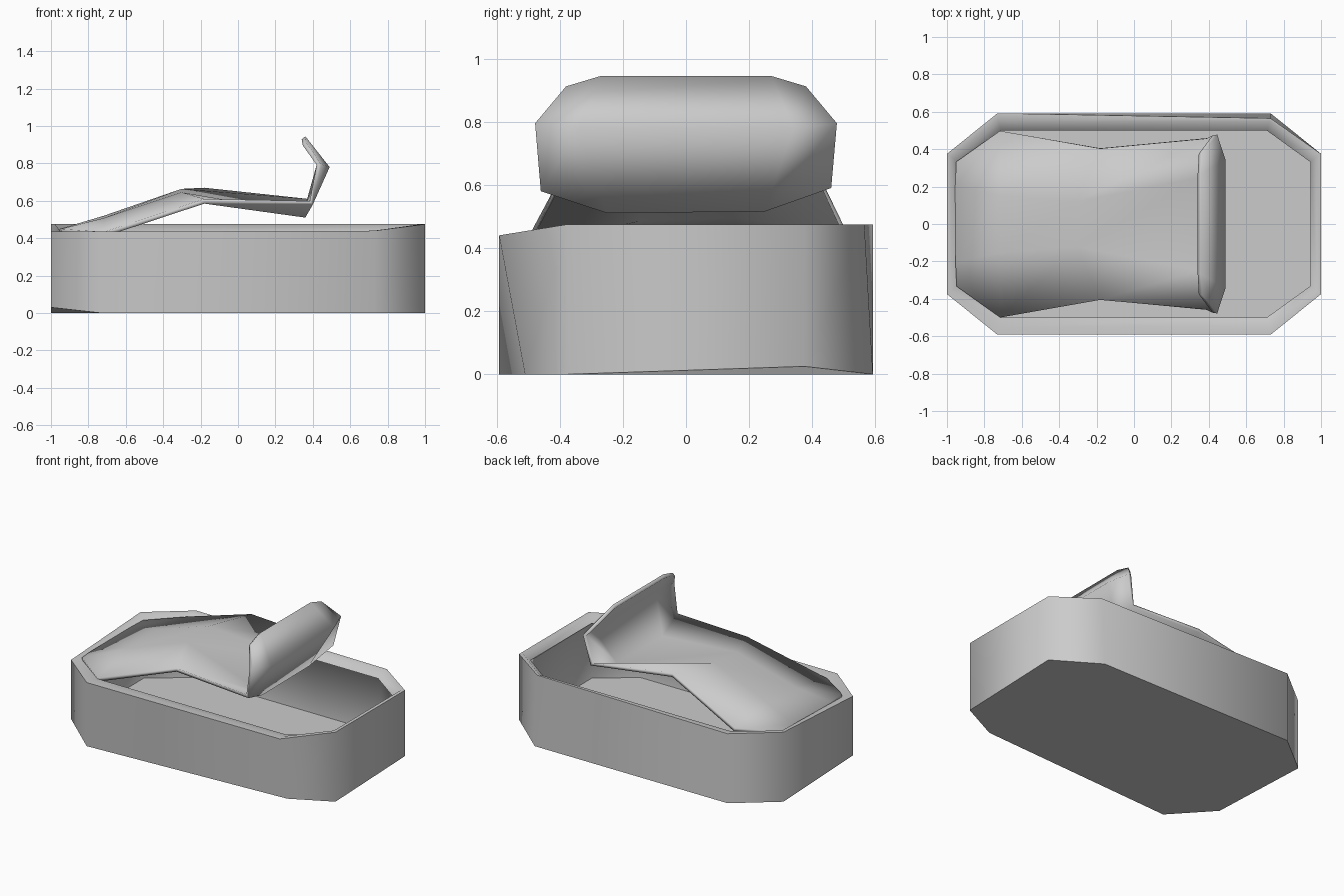
import bpy, math

if "Cube" in bpy.data.objects:
    bpy.data.objects.remove(bpy.data.objects["Cube"])


def make_object(name, verts, faces, angle):
    mesh = bpy.data.meshes.new(name)
    mesh.from_pydata(verts, [], faces)
    mesh.update()
    ob = bpy.data.objects.new(name, mesh)
    bpy.context.collection.objects.link(ob)
    bpy.ops.object.select_all(action='DESELECT')
    ob.select_set(True)
    bpy.context.view_layer.objects.active = ob
    bpy.ops.object.shade_smooth_by_angle(angle=math.radians(angle))
    return ob


def ring(X, Y, a, c, z):
    """Rectangle X by Y (half sizes) with chamfered corners, counter-clockwise."""
    return [[x, y, z] for x, y in ((X, -c), (X, c), (a, Y), (-a, Y),
                                   (-X, c), (-X, -c), (-a, -Y), (a, -Y))]


# Can: outer wall, rim, sloped lip, inner wall and floor
rings = [ring(1, .592, .73, .375, 0),
         ring(1, .592, .73, .375, .475),
         ring(.978, .55, .725, .36, .475),
         ring(.945, .5, .71, .33, .43),
         ring(.96, .53, .715, .345, .415),
         ring(.95, .52, .71, .34, .05)]

# Hand-worn dents in the base and the front edge of the rim
rings[0][1][2] = .025
rings[0][5][2] = .03
rings[0][7][1] = -.51
rings[1][2][1] = .565
for r in (1, 2):
    for i, z in ((5, .435), (6, .435), (7, .44)):
        rings[r][i][2] = z

verts = [v for r in rings for v in r]
faces = [list(range(7, -1, -1)), list(range(40, 48))]
for r in range(len(rings) - 1):
    for i in range(8):
        j = (i + 1) % 8
        faces.append([r * 8 + i, r * 8 + j, r * 8 + 8 + j, r * 8 + 8 + i])
make_object("can_body", verts, faces, 65)

# Peeled lid: each row gives an inner and an edge point, mirrored across y,
# and a tilt that raises the back edge and lowers the front edge
rows = [((-.95, .20, .425), (-.945, .33, .425), 0),
        ((-.71, .15, .49), (-.71, .495, .43), .02),
        ((-.30, .12, .63), (-.18, .405, .615), .03),
        ((.36, .25, .513), (.40, .46, .585), .005),
        ((.49, .34, .78), (.445, .478, .795), 0),
        ((.36, .27, .945), (.365, .38, .912), 0)]
verts, faces = [], []
for (xi, yi, zi), (xe, ye, ze), t in rows:
    ti = t * yi / ye
    verts += [(xe, -ye, ze - t), (xi, -yi, zi - ti), (xi, yi, zi + ti), (xe, ye, ze + t)]
for r in range(len(rows) - 1):
    for i in range(3):
        k = r * 4 + i
        faces.append([k, k + 4, k + 5, k + 1])
lid = make_object("peeled_lid", verts, faces, 75)
solid = lid.modifiers.new("thickness", 'SOLIDIFY')
solid.thickness = .025
solid.offset = 1
